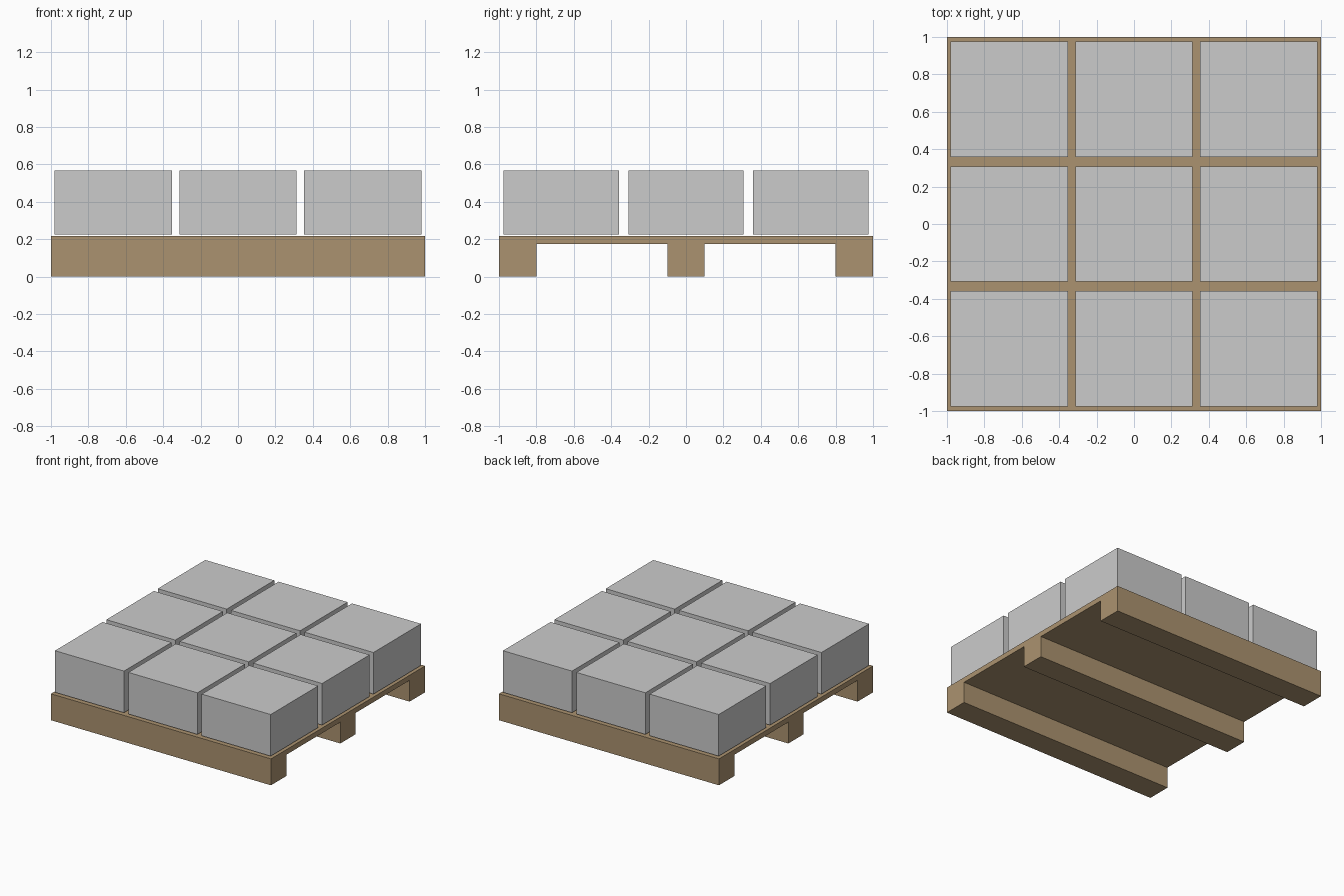
import bpy, bmesh

if "Cube" in bpy.data.objects:
    bpy.data.objects.remove(bpy.data.objects["Cube"])

wood = bpy.data.materials.new("wood")
wood.diffuse_color = (0.41, 0.29, 0.16, 1)
wood.use_nodes = True
wood.node_tree.nodes["Principled BSDF"].inputs["Base Color"].default_value = wood.diffuse_color


def new_object(name, bm, location=(0, 0, 0)):
    bmesh.ops.recalc_face_normals(bm, faces=bm.faces)
    mesh = bpy.data.meshes.new(name)
    bm.to_mesh(mesh)
    bm.free()
    obj = bpy.data.objects.new(name, mesh)
    obj.location = location
    bpy.context.collection.objects.link(obj)
    return obj


# Pallet: deck and three runners as one side profile (y, z), extruded along x
DECK_TOP, DECK_BOTTOM = 0.217, 0.175
half = [(0.1, DECK_BOTTOM), (0.1, 0), (-0.1, 0), (-0.1, DECK_BOTTOM)]
profile = [(-1, DECK_TOP), (-1, 0), (-0.8, 0), (-0.8, DECK_BOTTOM),
           *reversed(half),
           (0.8, DECK_BOTTOM), (0.8, 0), (1, 0), (1, DECK_TOP)]
bm = bmesh.new()
face = bm.faces.new([bm.verts.new((-1, y, z)) for y, z in profile])
ext = bmesh.ops.extrude_face_region(bm, geom=[face])
bmesh.ops.translate(bm, vec=(2, 0, 0),
                    verts=[v for v in ext["geom"] if isinstance(v, bmesh.types.BMVert)])
pallet = new_object("pallet", bm)
pallet.data.materials.append(wood)

# Cargo: three by three grid of crates resting just above the deck
SIZE = (0.627, 0.617, 0.342)
PITCH = 0.667
for row in range(3):
    for col in range(3):
        bm = bmesh.new()
        bmesh.ops.create_cube(bm, size=1)
        bmesh.ops.scale(bm, vec=SIZE, verts=bm.verts)
        new_object(f"crate_{row + 1}_{col + 1}", bm,
                   ((col - 1) * PITCH, (row - 1) * PITCH, 0.225 + SIZE[2] / 2))
